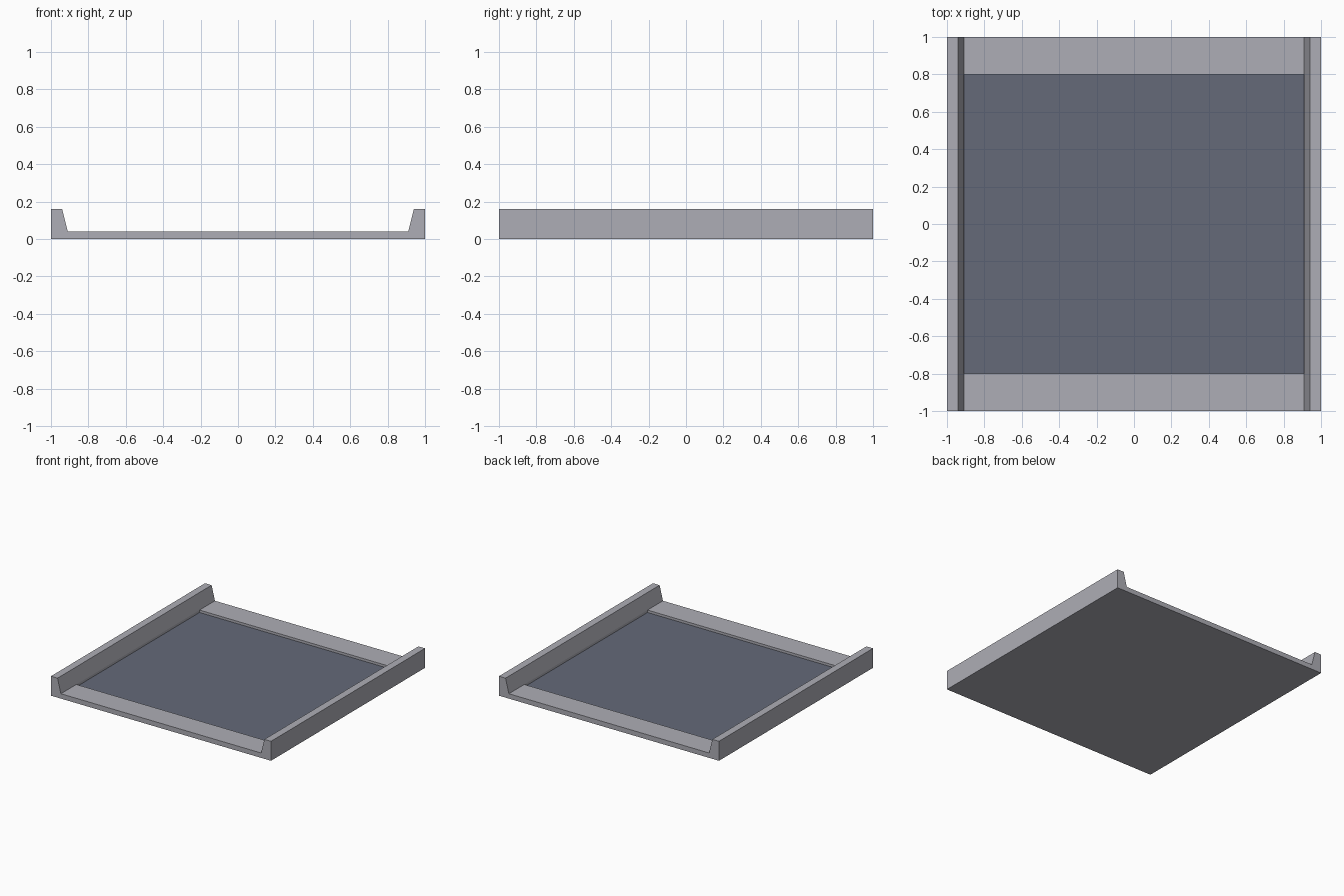
import bpy, bmesh
from mathutils import Vector

if "Cube" in bpy.data.objects:
    bpy.data.objects.remove(bpy.data.objects["Cube"])


def material(name, rgb):
    mat = bpy.data.materials.new(name)
    mat.diffuse_color = (*rgb, 1.0)
    mat.use_nodes = True
    mat.node_tree.nodes["Principled BSDF"].inputs["Base Color"].default_value = mat.diffuse_color
    return mat


grey = material("light_grey", (0.42, 0.42, 0.465))
slate = material("slate_blue", (0.128, 0.144, 0.19))

# Cross-section: thin floor between two raised rails with sloped inner sides
half = [(0.91, 0.04), (0.94, 0.16), (1.0, 0.16), (1.0, 0.0)]
profile = half + [(-x, z) for x, z in reversed(half)]

bm = bmesh.new()
section = bm.faces.new([bm.verts.new((x, -1.0, z)) for x, z in profile])
ext = bmesh.ops.extrude_face_region(bm, geom=[section], use_keep_orig=True)
new_verts = [g for g in ext["geom"] if isinstance(g, bmesh.types.BMVert)]
bmesh.ops.translate(bm, verts=new_verts, vec=(0, 2.0, 0))
bmesh.ops.recalc_face_normals(bm, faces=bm.faces[:])


def floor_faces():
    return [f for f in bm.faces
            if abs(f.normal.z) > 0.99 and abs(f.calc_center_median().z - 0.04) < 0.001]


# Split the floor into two end strips and a middle panel
for y in (-0.8, 0.8):
    fs = floor_faces()
    geom = fs + list({e for f in fs for e in f.edges}) + list({v for f in fs for v in f.verts})
    bmesh.ops.bisect_plane(bm, geom=geom, plane_co=(0, y, 0), plane_no=(0, 1, 0))
    bm.normal_update()

# Sink the middle panel and colour it
panel = min(floor_faces(), key=lambda f: abs(f.calc_center_median().y))
rim = list(panel.verts)
walls_top = [bm.verts.new(v.co) for v in rim]
sunk = [bm.verts.new(v.co - Vector((0, 0, 0.02))) for v in rim]
bmesh.ops.delete(bm, geom=[panel], context='FACES_ONLY')
for v in walls_top:
    bm.verts.remove(v)
for i in range(len(rim)):
    j = (i + 1) % len(rim)
    bm.faces.new((rim[i], rim[j], sunk[j], sunk[i]))
bm.faces.new(sunk).material_index = 1
bmesh.ops.recalc_face_normals(bm, faces=bm.faces[:])

mesh = bpy.data.meshes.new("floor_tray")
bm.to_mesh(mesh)
bm.free()
mesh.materials.append(grey)
mesh.materials.append(slate)
tray = bpy.data.objects.new("floor_tray", mesh)
bpy.context.collection.objects.link(tray)
